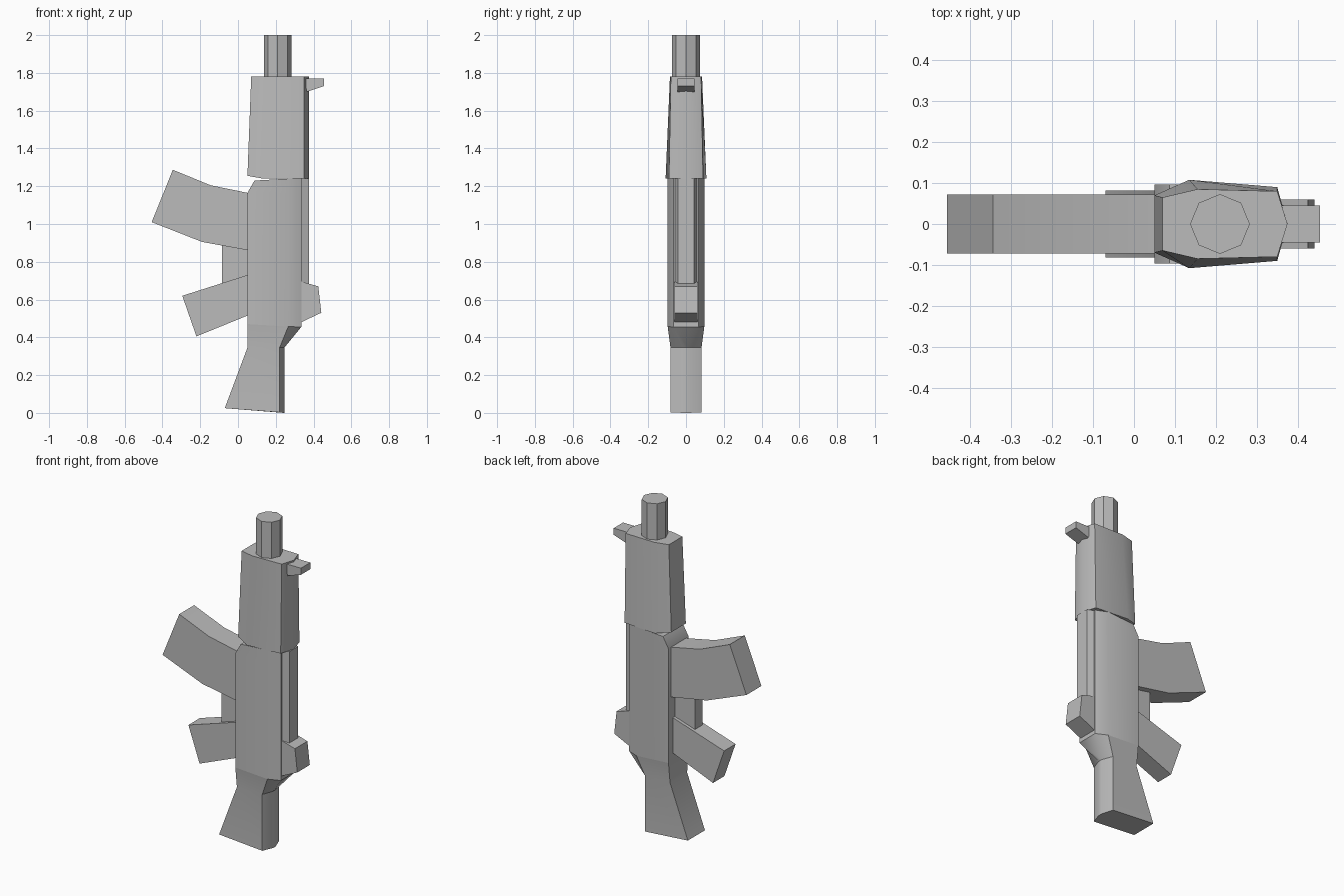
import bpy
import bmesh
import math

cube = bpy.data.objects.get("Cube")
if cube:
    bpy.data.objects.remove(cube, do_unlink=True)

GREY = (0.5, 0.5, 0.5, 1.0)
mat = bpy.data.materials.new("plain grey")
mat.use_nodes = True
mat.diffuse_color = GREY
mat.node_tree.nodes["Principled BSDF"].inputs["Base Color"].default_value = GREY


def finish(name, bm):
    """Turn a bmesh into a named object with the shared material."""
    bmesh.ops.recalc_face_normals(bm, faces=bm.faces)
    mesh = bpy.data.meshes.new(name)
    bm.to_mesh(mesh)
    bm.free()
    mesh.materials.append(mat)
    obj = bpy.data.objects.new(name, mesh)
    bpy.context.collection.objects.link(obj)
    bpy.ops.object.select_all(action="DESELECT")
    obj.select_set(True)
    bpy.context.view_layer.objects.active = obj
    bpy.ops.object.shade_smooth_by_angle(angle=math.radians(38))
    return obj


def loft(name, rings):
    """Skin closed rings of equal point count and cap both ends."""
    bm = bmesh.new()
    loops = [[bm.verts.new(p) for p in ring] for ring in rings]
    for a, b in zip(loops, loops[1:]):
        for i in range(len(a)):
            j = (i + 1) % len(a)
            bm.faces.new((a[i], a[j], b[j], b[i]))
    bm.faces.new(loops[0])
    bm.faces.new(loops[-1])
    return finish(name, bm)


def mirrored(half):
    """Close a ring from its +y half; points on y = 0 are not doubled."""
    return half + [(x, -y, z) for x, y, z in reversed(half) if y > 0]


def slab(name, outline, half_width):
    """Side outline in x, z given thickness along y."""
    return loft(name, [[(x, y, z) for x, z in outline]
                       for y in (-half_width, half_width)])


def body_ring(left, middle, right, width, back, z_left, z_mid, z_right):
    return mirrored([(left, width, z_left), (middle, width, z_mid),
                     (right, back, z_right)])


# Shoulder stock, flaring where it meets the body
foot = body_ring(-0.07, 0.22, 0.245, 0.082, 0.012, 0.025, 0.003, 0)
neck = body_ring(0.05, 0.22, 0.245, 0.082, 0.012, 0.345, 0.345, 0.345)
joint = body_ring(0.05, 0.266, 0.335, 0.097, 0.067, 0.47, 0.457, 0.455)
loft("stock", [foot, neck, joint])

# Main body with bevelled upper corner
shoulder = body_ring(0.05, 0.266, 0.335, 0.097, 0.067, 1.165, 1.165, 1.165)
top = body_ring(0.087, 0.266, 0.335, 0.097, 0.067, 1.23, 1.24, 1.24)
loft("body", [joint, shoulder, top])

# Tapered fore grip
loft("handguard", [
    mirrored([(0.05, 0.07, 1.255), (0.135, 0.108, 1.24),
              (0.35, 0.09, 1.24), (0.375, 0, 1.24)]),
    mirrored([(0.07, 0.065, 1.78), (0.155, 0.085, 1.78),
              (0.35, 0.08, 1.78), (0.375, 0, 1.78)])])

# Raised rail along the body
loft("top_rail", [mirrored([(0.33, 0.06, z), (0.375, 0.042, z)])
                  for z in (0.6, 1.24)])

# Eight-sided barrel
loft("barrel", [[(0.21 + 0.073 * math.cos(math.tau * i / 8),
                  0.073 * math.sin(math.tau * i / 8), z) for i in range(8)]
                for z in (1.7, 2.0)])

# Flat-sided parts
slab("magazine", [(0.06, 1.163), (-0.145, 1.205), (-0.345, 1.287),
                  (-0.457, 1.01), (-0.19, 0.905), (0.06, 0.86)], 0.072)
slab("hand_grip", [(0.06, 0.733), (-0.295, 0.62), (-0.22, 0.405),
                   (0.06, 0.519)], 0.055)
slab("trigger_guard", [(0.06, 0.9), (-0.085, 0.9), (-0.085, 0.67),
                       (0.06, 0.67)], 0.035)
slab("rear_sight", [(0.32, 0.70), (0.425, 0.67), (0.441, 0.53),
                    (0.32, 0.473)], 0.06)
slab("front_sight", [(0.35, 1.77), (0.455, 1.77), (0.455, 1.73),
                     (0.365, 1.70)], 0.045)
